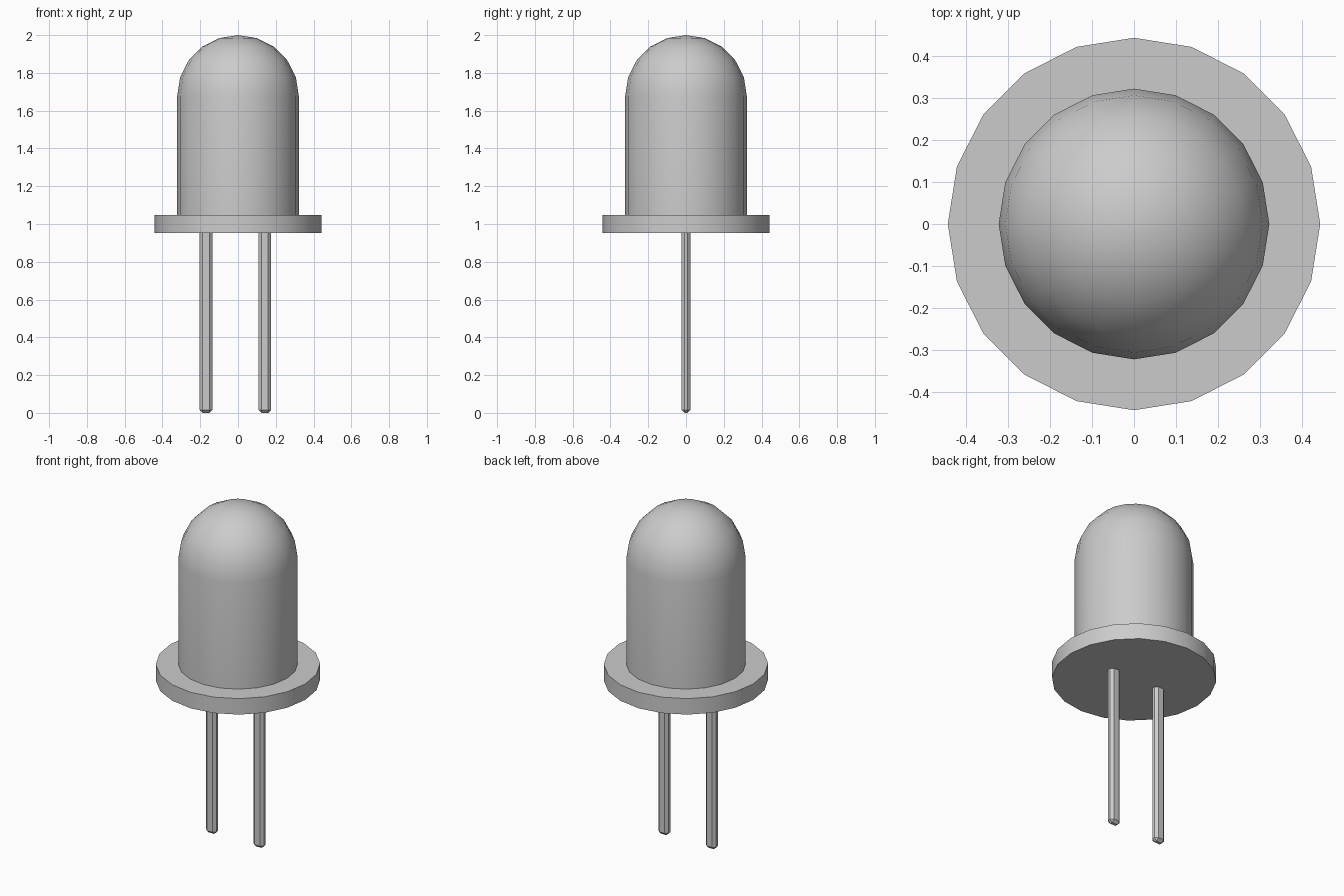
import bpy, bmesh, math

if "Cube" in bpy.data.objects:
    bpy.data.objects.remove(bpy.data.objects["Cube"])

SIDES = 20


def lathe(name, profile):
    """Revolve (radius, z) points about z; radius 0 makes a pole."""
    bm = bmesh.new()
    rings = []
    for r, z in profile:
        if r == 0:
            rings.append([bm.verts.new((0, 0, z))])
        else:
            rings.append([bm.verts.new((r * math.cos(2 * math.pi * i / SIDES),
                                        r * math.sin(2 * math.pi * i / SIDES), z))
                          for i in range(SIDES)])
    for a, b in zip(rings, rings[1:]):
        for i in range(SIDES):
            j = (i + 1) % SIDES
            if len(b) == 1:
                bm.faces.new((a[i], a[j], b[0]))
            else:
                bm.faces.new((a[i], a[j], b[j], b[i]))
    # flat caps on open ends
    for ring in (rings[0], rings[-1]):
        if len(ring) > 1:
            bm.faces.new(ring)
    return finish(name, bm)


def finish(name, bm):
    bmesh.ops.recalc_face_normals(bm, faces=bm.faces)
    mesh = bpy.data.meshes.new(name)
    bm.to_mesh(mesh)
    bm.free()
    obj = bpy.data.objects.new(name, mesh)
    bpy.context.collection.objects.link(obj)
    bpy.ops.object.select_all(action='DESELECT')
    obj.select_set(True)
    bpy.context.view_layer.objects.active = obj
    bpy.ops.object.shade_smooth_by_angle(angle=math.radians(35))
    return obj


def leg(name, x):
    """Flat wire with chamfered edges, ending inside the flange."""
    bm = bmesh.new()
    bmesh.ops.create_cube(bm, size=1)
    bmesh.ops.scale(bm, vec=(0.068, 0.048, 0.98), verts=bm.verts)
    bmesh.ops.translate(bm, vec=(x, 0, 0.49), verts=bm.verts)
    bmesh.ops.bevel(bm, geom=bm.edges[:], offset=0.016, segments=1,
                    affect='EDGES')
    return finish(name, bm)


# Bulb: straight barrel with a hemispherical dome
R = 0.322
dome = [(R * math.cos(math.radians(a)), 2 - R + R * math.sin(math.radians(a)))
        for a in range(0, 90, 18)]
lathe("bulb", [(R, 1.04)] + dome + [(0, 2.0)])

# Rim at the base of the bulb
lathe("base_flange", [(0.443, 0.953), (0.443, 1.048)])

# Two wire legs
leg("left_leg", -0.17)
leg("right_leg", 0.142)
